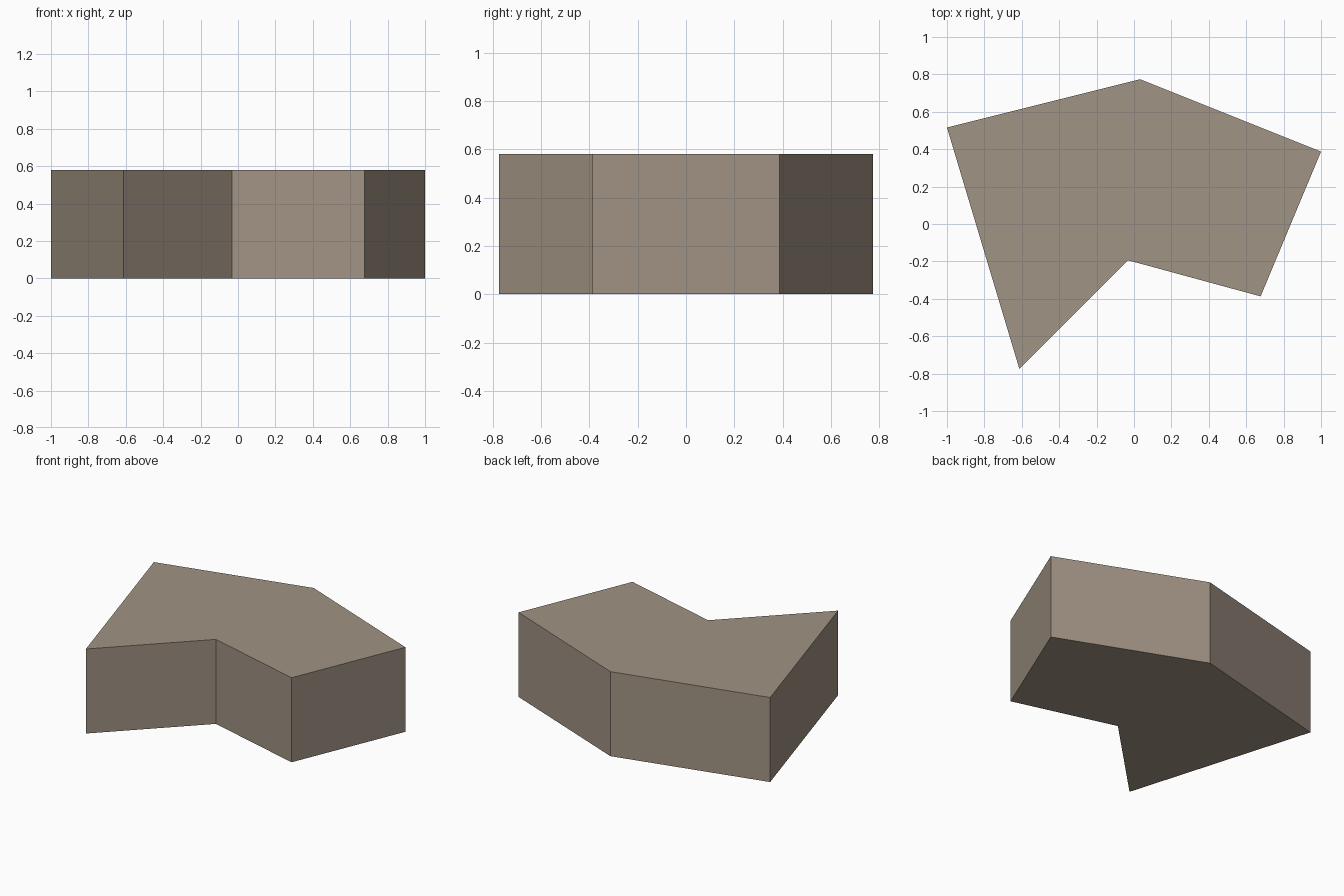
import bpy, bmesh

if "Cube" in bpy.data.objects:
    bpy.data.objects.remove(bpy.data.objects["Cube"])

# Plan outline, counter-clockwise, and block height
OUTLINE = [(-1.0, 0.516), (-0.613, -0.774), (-0.032, -0.194),
           (0.677, -0.387), (1.0, 0.387), (0.032, 0.774)]
HEIGHT = 0.58

stone = bpy.data.materials.new("warm_grey_stone")
stone.diffuse_color = (0.352, 0.292, 0.227, 1.0)
stone.use_nodes = True
stone.node_tree.nodes["Principled BSDF"].inputs["Base Color"].default_value = stone.diffuse_color

# Stone block: extruded outline with flat faces
bm = bmesh.new()
base = bm.faces.new([bm.verts.new((x, y, 0.0)) for x, y in OUTLINE])
extruded = bmesh.ops.extrude_face_region(bm, geom=[base], use_keep_orig=True)["geom"]
bmesh.ops.translate(bm, vec=(0, 0, HEIGHT),
                    verts=[g for g in extruded if isinstance(g, bmesh.types.BMVert)])
bmesh.ops.recalc_face_normals(bm, faces=bm.faces[:])

mesh = bpy.data.meshes.new("stone_block")
bm.to_mesh(mesh)
bm.free()
mesh.materials.append(stone)
block = bpy.data.objects.new("stone_block", mesh)
bpy.context.collection.objects.link(block)
